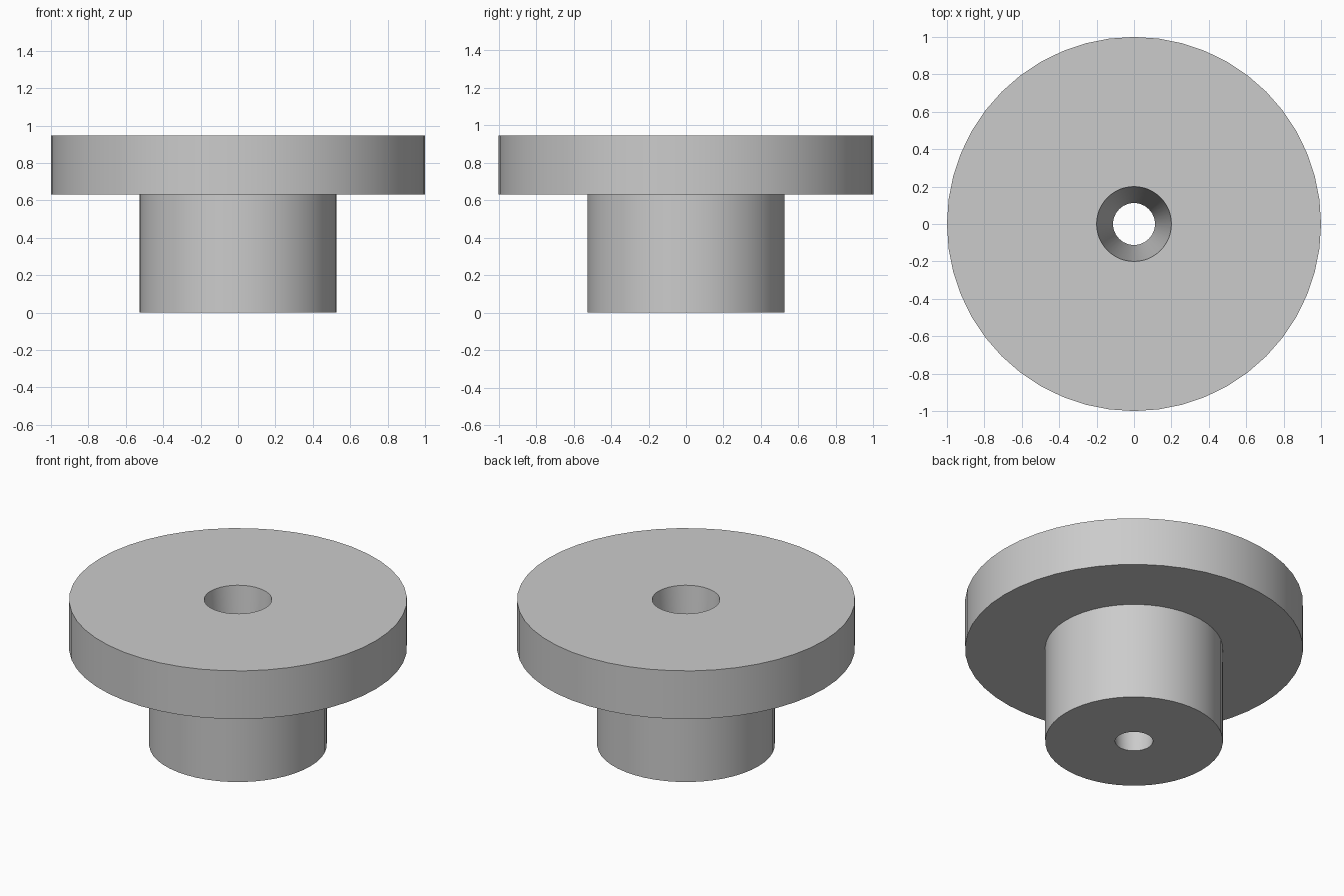
import bpy
import bmesh
from math import radians, tau
from mathutils import Matrix

cube = bpy.data.objects.get("Cube")
if cube:
    bpy.data.objects.remove(cube, do_unlink=True)

SIDES = 48
HEIGHT = 0.947
FLANGE_BASE = 0.632
FLANGE_RADIUS = 1.0
STEM_RADIUS = 0.526
HOLE_TOP = 0.2
HOLE_BOTTOM = 0.112

# Plain grey material
grey = bpy.data.materials.new("plain grey")
grey.use_nodes = True
colour = (0.6, 0.6, 0.6, 1)
grey.diffuse_color = colour
grey.node_tree.nodes["Principled BSDF"].inputs["Base Color"].default_value = colour


def lathe(name, profile):
    """Turn a closed (radius, height) profile around the z axis."""
    bm = bmesh.new()
    rings = []
    for radius, z in profile:
        ring = bmesh.ops.create_circle(
            bm, segments=SIDES, radius=radius,
            matrix=Matrix.Translation((0, 0, z)))
        rings.append(ring["verts"])
    for low, high in zip(rings, rings[1:] + rings[:1]):
        for i in range(SIDES):
            j = (i + 1) % SIDES
            bm.faces.new((low[i], low[j], high[j], high[i]))
    bmesh.ops.recalc_face_normals(bm, faces=bm.faces)
    mesh = bpy.data.meshes.new(name)
    bm.to_mesh(mesh)
    bm.free()
    mesh.materials.append(grey)
    obj = bpy.data.objects.new(name, mesh)
    bpy.context.collection.objects.link(obj)
    return obj


# Flanged bushing: stem, wide flange and a tapered hole right through
bushing = lathe("flanged_bushing", [
    (HOLE_BOTTOM, 0),
    (STEM_RADIUS, 0),
    (STEM_RADIUS, FLANGE_BASE),
    (FLANGE_RADIUS, FLANGE_BASE),
    (FLANGE_RADIUS, HEIGHT),
    (HOLE_TOP, HEIGHT),
])

# Smooth round walls, crisp rims
bpy.ops.object.select_all(action="DESELECT")
bushing.select_set(True)
bpy.context.view_layer.objects.active = bushing
bpy.ops.object.shade_smooth_by_angle(angle=radians(30))
